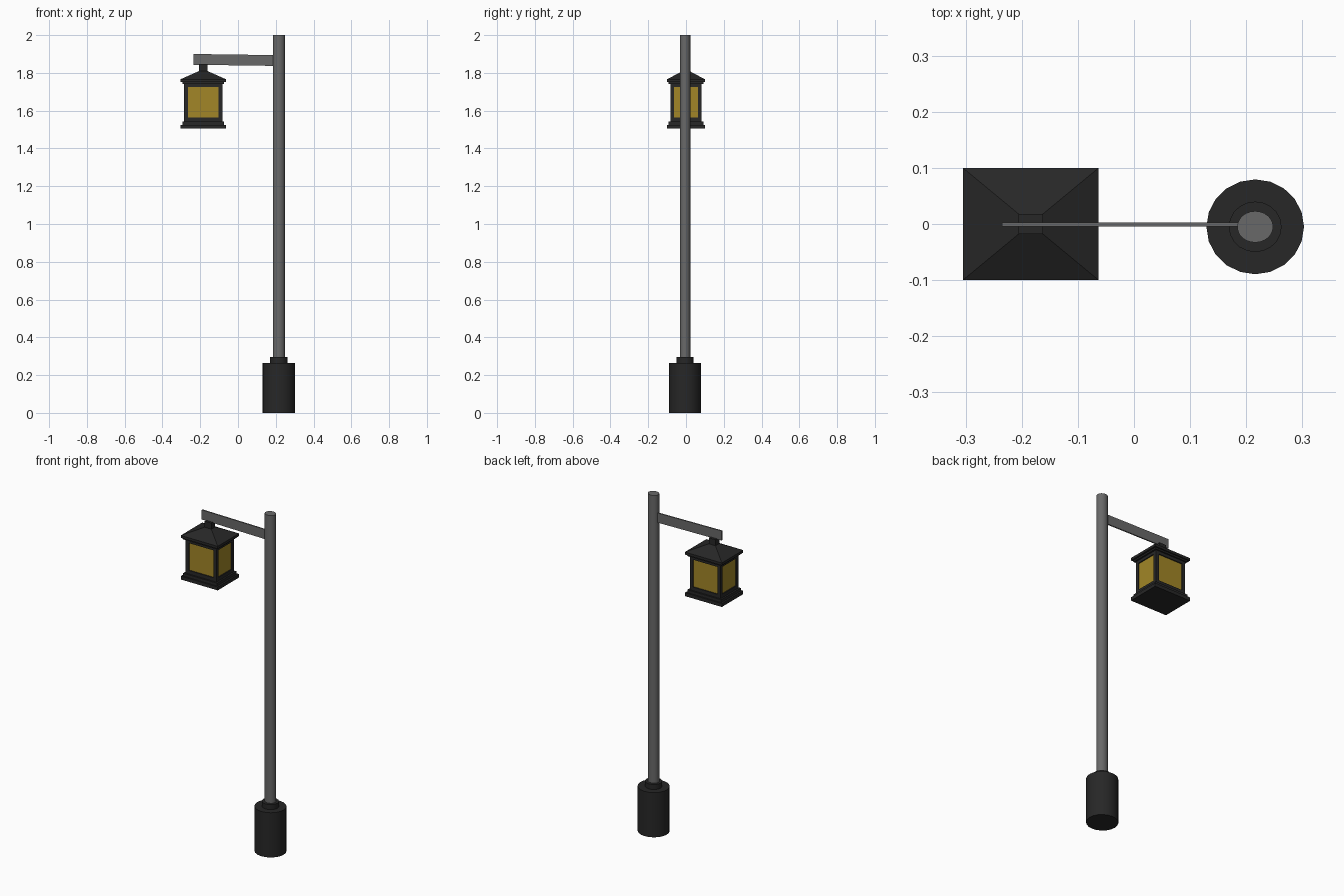
import bpy, bmesh, math
from mathutils import Matrix, Vector

if "Cube" in bpy.data.objects:
    bpy.data.objects.remove(bpy.data.objects["Cube"])


def material(name, rgb):
    m = bpy.data.materials.new(name)
    m.diffuse_color = (*rgb, 1)
    m.use_nodes = True
    m.node_tree.nodes["Principled BSDF"].inputs["Base Color"].default_value = m.diffuse_color
    return m


IRON = material("dark_iron", (0.02, 0.02, 0.02))
STEEL = material("grey_steel", (0.14, 0.14, 0.14))
GLASS = material("amber_glass", (0.36, 0.24, 0.02))


def finish(bm, name, mat):
    bmesh.ops.recalc_face_normals(bm, faces=bm.faces)
    me = bpy.data.meshes.new(name)
    bm.to_mesh(me)
    bm.free()
    me.materials.append(mat)
    ob = bpy.data.objects.new(name, me)
    bpy.context.collection.objects.link(ob)
    return ob


def box(name, x, y, z, mat):
    """Box from (min, max) pairs."""
    bm = bmesh.new()
    bmesh.ops.create_cube(bm, size=1)
    for v in bm.verts:
        v.co = Vector(r[c > 0] for r, c in zip((x, y, z), v.co))
    return finish(bm, name, mat)


def post(name, rx, ry, z0, z1, sides, mat):
    """Upright elliptical cylinder on the pole axis."""
    bm = bmesh.new()
    bmesh.ops.create_cone(bm, cap_ends=True, segments=sides, radius1=1, radius2=1, depth=1)
    bmesh.ops.transform(bm, verts=bm.verts, matrix=Matrix.Translation((0.216, -0.005, (z0 + z1) / 2))
                        @ Matrix.Diagonal((rx, ry, z1 - z0, 1)))
    ob = finish(bm, name, mat)
    bpy.ops.object.select_all(action='DESELECT')
    ob.select_set(True)
    bpy.context.view_layer.objects.active = ob
    bpy.ops.object.shade_smooth_by_angle(angle=math.radians(35))
    return ob


# Pole and its foot
post("base", 0.087, 0.0845, 0, 0.265, 20, IRON)
post("base_collar", 0.047, 0.045, 0.265, 0.295, 20, IRON)
post("pole", 0.032, 0.028, 0.295, 2.0, 24, STEEL)

# Thin arm, dipping slightly towards the pole
arm = box("arm", (-0.235, 0.2), (-0.0045, 0.003), (1.843, 1.9), STEEL)
for v in arm.data.vertices:
    if v.co.x > 0:
        v.co.z -= 0.006

# Lantern, all centred on CX
CX = -0.184


def slab(name, hx, hy, z0, z1, mat=IRON):
    return box(name, (CX - hx, CX + hx), (-hy, hy), (z0, z1), mat)


slab("hanger", 0.022, 0.018, 1.79, 1.846)
slab("lantern_foot", 0.121, 0.1, 1.505, 1.525)
slab("lantern_foot_step", 0.111, 0.092, 1.525, 1.542)
slab("lower_rail", 0.101, 0.083, 1.542, 1.563)
slab("upper_rail", 0.101, 0.083, 1.725, 1.742)
slab("eave_step", 0.111, 0.092, 1.742, 1.751)
slab("eave", 0.121, 0.1, 1.751, 1.766)
slab("glass", 0.095, 0.077, 1.563, 1.725, GLASS)

# Corner posts
for sx in (-1, 1):
    for sy in (-1, 1):
        box("corner_post", sorted((CX + sx * 0.08, CX + sx * 0.101)),
            sorted((sy * 0.063, sy * 0.083)), (1.563, 1.725), IRON)

# Hipped roof
roof = slab("roof", 0.121, 0.1, 1.766, 1.81)
for v in roof.data.vertices:
    if v.co.z > 1.8:
        v.co.x = CX + (v.co.x - CX) * 0.18
        v.co.y *= 0.18
